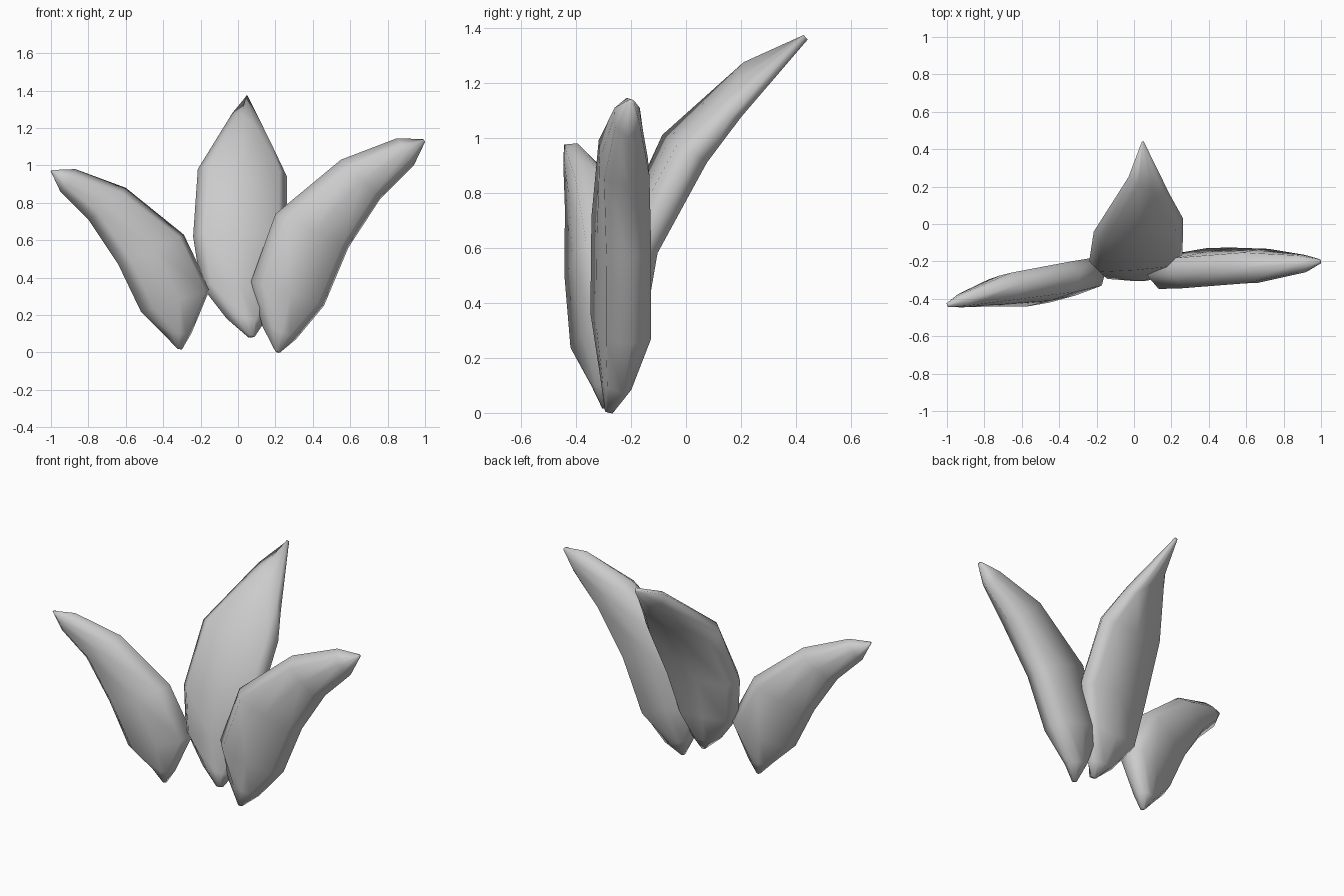
import bpy, bmesh
from mathutils import Vector


def section(half_width):
    """Flat slab section with a rounded edge band: (across, through) pairs."""
    c = max(0.5, 1 - 0.05 / half_width)
    return [(1, 0), (c, 0.92), (0, 1), (-c, 0.92), (-1, 0), (-c, -0.92), (0, -0.96), (c, -0.92)]


def leaf(name, rows):
    """Skin a thick leaf through rows of (left edge, right edge, half thickness)."""
    rows = [(Vector(a), Vector(b), t) for a, b, t in rows]
    mids = [(a + b) / 2 for a, b, _ in rows]
    bm = bmesh.new()
    rings = []
    for i, (a, b, t) in enumerate(rows):
        along = mids[min(i + 1, len(rows) - 1)] - mids[max(i - 1, 0)]
        half = (b - a) / 2
        n = half.cross(along).normalized()
        rings.append([bm.verts.new(mids[i] + half * u + n * t * v)
                      for u, v in section(half.length)])
    k = len(rings[0])
    for r, s in zip(rings, rings[1:]):
        for j in range(k):
            bm.faces.new((r[j], r[(j + 1) % k], s[(j + 1) % k], s[j]))
    bm.faces.new(rings[0])
    bm.faces.new(rings[-1])
    bmesh.ops.recalc_face_normals(bm, faces=bm.faces)
    mesh = bpy.data.meshes.new(name)
    bm.to_mesh(mesh)
    bm.free()
    mesh.shade_smooth()
    obj = bpy.data.objects.new(name, mesh)
    bpy.context.collection.objects.link(obj)
    return obj


# right leaf
leaf("right_leaf", [
    ((0.20, -0.28, 0.005), (0.225, -0.28, 0.0), 0.015),
    ((0.13, -0.28, 0.14), (0.31, -0.23, 0.07), 0.05),
    ((0.07, -0.275, 0.38), (0.46, -0.20, 0.25), 0.09),
    ((0.20, -0.27, 0.74), (0.59, -0.20, 0.56), 0.09),
    ((0.55, -0.24, 1.03), (0.76, -0.21, 0.82), 0.09),
    ((0.85, -0.215, 1.145), (0.94, -0.21, 1.00), 0.05),
    ((0.99, -0.20, 1.14), (1.00, -0.20, 1.125), 0.012),
])

# left leaf, swung forward at the tip
leaf("left_leaf", [
    ((-0.325, -0.29, 0.02), (-0.30, -0.29, 0.015), 0.015),
    ((-0.40, -0.31, 0.10), (-0.25, -0.27, 0.10), 0.05),
    ((-0.52, -0.36, 0.22), (-0.15, -0.24, 0.34), 0.085),
    ((-0.64, -0.375, 0.47), (-0.29, -0.27, 0.63), 0.09),
    ((-0.80, -0.38, 0.71), (-0.60, -0.32, 0.88), 0.08),
    ((-0.95, -0.415, 0.86), (-0.87, -0.395, 0.98), 0.04),
    ((-1.00, -0.435, 0.97), (-0.99, -0.43, 0.975), 0.012),
])

# middle leaf, leaning back with its left edge forward
leaf("middle_leaf", [
    ((0.05, -0.29, 0.085), (0.09, -0.28, 0.085), 0.02),
    ((-0.06, -0.27, 0.18), (0.14, -0.25, 0.16), 0.045),
    ((-0.20, -0.24, 0.36), (0.20, -0.20, 0.34), 0.065),
    ((-0.24, -0.20, 0.62), (0.26, -0.16, 0.60), 0.07),
    ((-0.215, -0.04, 0.98), (0.262, 0.03, 0.94), 0.07),
    ((-0.03, 0.25, 1.28), (0.19, 0.16, 1.07), 0.045),
    ((0.04, 0.435, 1.365), (0.055, 0.435, 1.365), 0.012),
])
